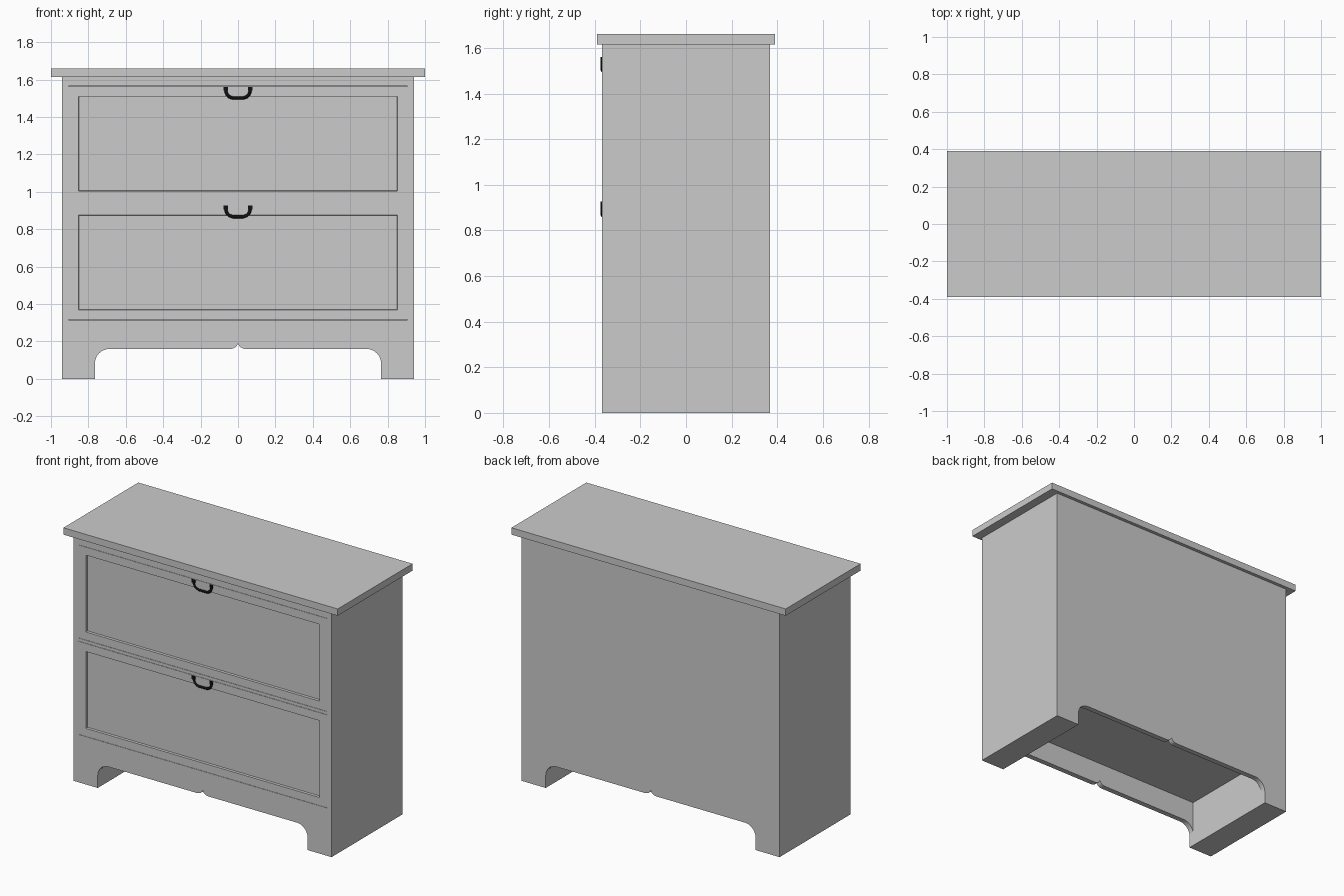
import bpy, bmesh
from math import sin, cos, pi

if "Cube" in bpy.data.objects:
    bpy.data.objects.remove(bpy.data.objects["Cube"])

W, D, H = 0.94, 0.368, 1.615      # case half width, half depth, height


def finish(name, bm):
    bmesh.ops.recalc_face_normals(bm, faces=bm.faces)
    me = bpy.data.meshes.new(name)
    bm.to_mesh(me)
    bm.free()
    ob = bpy.data.objects.new(name, me)
    bpy.context.collection.objects.link(ob)
    return ob


def box_bm(x0, x1, y0, y1, z0, z1):
    bm = bmesh.new()
    bmesh.ops.create_cube(bm, size=1)
    for v in bm.verts:
        v.co = (x1 if v.co.x > 0 else x0, y1 if v.co.y > 0 else y0, z1 if v.co.z > 0 else z0)
    return bm


def cut(ob, *dims):
    cutter = finish("cutter", box_bm(*dims))
    cutter.hide_render = True
    mod = ob.modifiers.new("cut", 'BOOLEAN')
    mod.operation, mod.solver, mod.object = 'DIFFERENCE', 'EXACT', cutter
    bpy.context.view_layer.objects.active = ob
    bpy.ops.object.modifier_apply(modifier=mod.name)
    bpy.data.objects.remove(cutter)


# Case: half outline with rounded arch and centre cusp, mirrored and extruded
foot, arch, r, n = 0.765, 0.16, 0.078, 8
half = [(W, H), (W, 0), (foot, 0)]
half += [(foot - r + r * cos(i / n * pi / 2), arch - r + r * sin(i / n * pi / 2)) for i in range(n + 1)]
half += [(0.042 * (1 - sin(i / n * pi / 2)), arch + 0.035 * (1 - cos(i / n * pi / 2))) for i in range(n + 1)]
outline = half + [(-x, z) for x, z in reversed(half[:-1])]
bm = bmesh.new()
face = bm.faces.new([bm.verts.new((x, -D, z)) for x, z in outline])
ext = bmesh.ops.extrude_face_region(bm, geom=[face])
bmesh.ops.translate(bm, vec=(0, 2 * D, 0), verts=[v for v in ext["geom"] if isinstance(v, bmesh.types.BMVert)])
case = finish("case", bm)

# Hollow under the case floor, and the two drawer openings
cut(case, -foot, foot, -0.333, 0.333, -0.1, 0.31)
drawers = {"lower": (0.315, 0.93), "upper": (0.95, 1.565)}
for z0, z1 in drawers.values():
    cut(case, -0.905, 0.905, -0.5, -0.31, z0, z1)

# Top board
finish("top_board", box_bm(-1, 1, -0.39, 0.39, H, 1.66))

black = bpy.data.materials.new("black_metal")
black.diffuse_color = (0.005, 0.005, 0.005, 1)
black.use_nodes = True
black.node_tree.nodes["Principled BSDF"].inputs["Base Color"].default_value = black.diffuse_color

for level, (z0, z1) in drawers.items():
    # Drawer front with recessed panel
    g = 0.0015
    bm = box_bm(-0.905, 0.905, -D, -0.31, z0 + g, z1 - g)
    bm.normal_update()
    front = min(bm.faces, key=lambda f: f.calc_center_median().y)
    bmesh.ops.inset_region(bm, faces=[front], thickness=0.075)
    bmesh.ops.inset_region(bm, faces=[front], thickness=0.002, depth=-0.016)
    finish(level + "_drawer_front", bm)

    # U-shaped pull, half sunk into the drawer front
    cu = bpy.data.curves.new(level + "_pull", 'CURVE')
    cu.dimensions, cu.bevel_depth, cu.bevel_resolution = '3D', 0.009, 3
    cu.use_fill_caps = True
    side = [(0.065, -0.012), (0.064, -0.03), (0.058, -0.046), (0.046, -0.057), (0.028, -0.063)]
    path = side + [(-x, z) for x, z in reversed(side)]
    sp = cu.splines.new('POLY')
    sp.points.add(len(path) - 1)
    for p, (x, z) in zip(sp.points, path):
        p.co = (x, -0.365, z1 + z, 1)
    sp.use_smooth = True
    pull = bpy.data.objects.new(level + "_pull", cu)
    bpy.context.collection.objects.link(pull)
    cu.materials.append(black)

    # Mounting tabs at the ends of the pull
    for s, label in ((-1, "left"), (1, "right")):
        c = 0.065 * s
        tab = finish(f"{level}_pull_{label}_tab",
                     box_bm(c - 0.012, c + 0.012, -0.374, -0.36, z1 - 0.024, z1 - 0.004))
        tab.data.materials.append(black)
